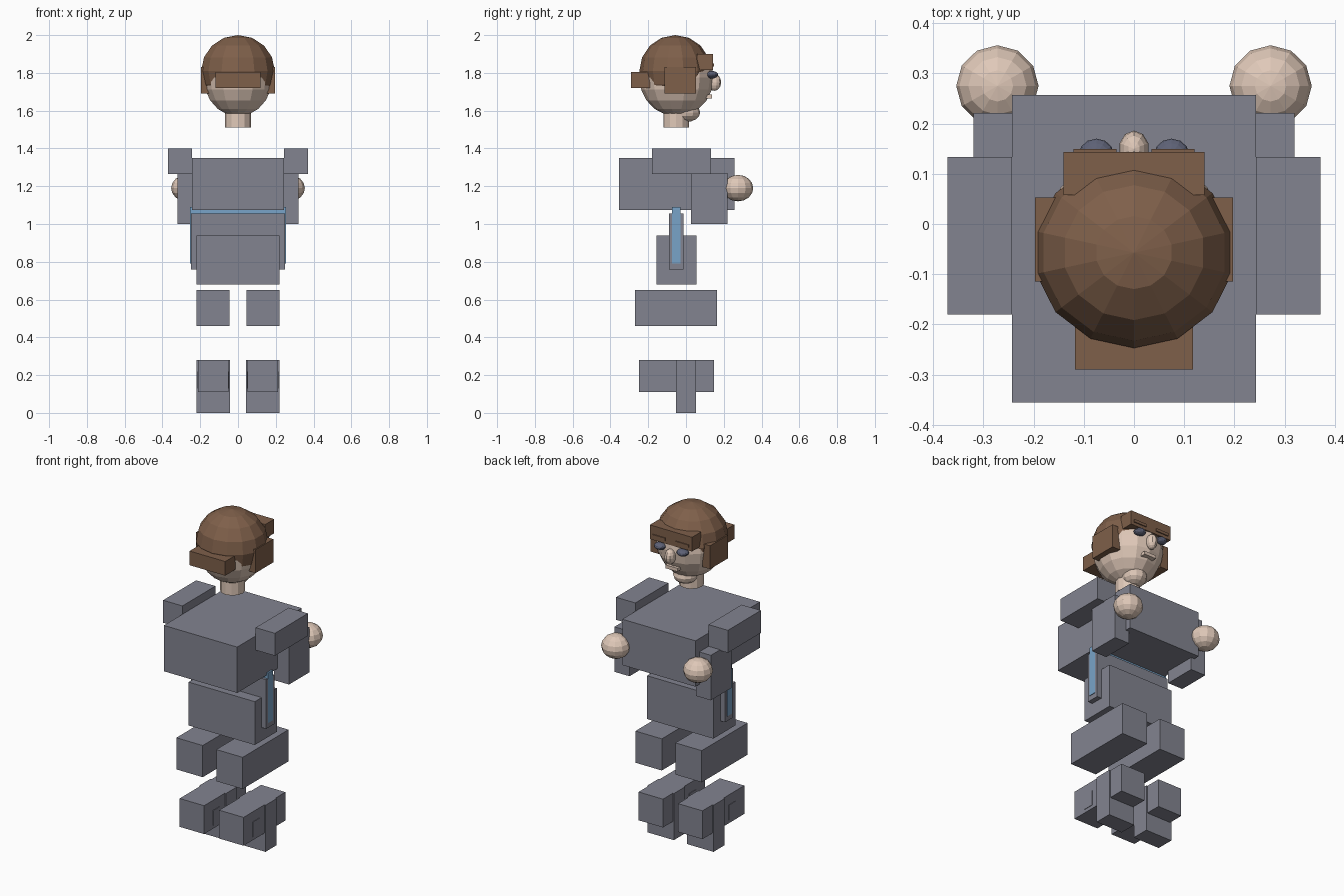
import bpy
import bmesh
from mathutils import Matrix, Vector

if "Cube" in bpy.data.objects:
    bpy.data.objects.remove(bpy.data.objects["Cube"], do_unlink=True)


def material(name, rgb):
    mat = bpy.data.materials.new(name)
    mat.use_nodes = True
    mat.diffuse_color = (*rgb, 1)
    mat.node_tree.nodes["Principled BSDF"].inputs["Base Color"].default_value = (*rgb, 1)
    return mat


GREY = material("slate grey", (0.225, 0.23, 0.28))
SKIN = material("pale skin", (0.74, 0.58, 0.48))
BROWN = material("hair brown", (0.21, 0.115, 0.068))
BLUE = material("sky blue", (0.19, 0.37, 0.58))
DARK = material("eye grey", (0.11, 0.12, 0.18))


def finish(name, bm, mat):
    mesh = bpy.data.meshes.new(name)
    bm.to_mesh(mesh)
    bm.free()
    mesh.materials.append(mat)
    obj = bpy.data.objects.new(name, mesh)
    bpy.context.collection.objects.link(obj)
    return obj


def box(name, mat, x, y, z):
    """Box from its (low, high) range on each axis."""
    lo, hi = Vector((x[0], y[0], z[0])), Vector((x[1], y[1], z[1]))
    bm = bmesh.new()
    bmesh.ops.create_cube(bm, size=1, matrix=Matrix.LocRotScale((lo + hi) / 2, None, hi - lo))
    return finish(name, bm, mat)


def ball(name, mat, centre, radii, segments=12, rings=8):
    """Faceted ellipsoid."""
    bm = bmesh.new()
    bmesh.ops.create_uvsphere(bm, u_segments=segments, v_segments=rings, radius=1,
                              matrix=Matrix.LocRotScale(Vector(centre), None, Vector(radii)))
    return finish(name, bm, mat)


def box_pair(name, mat, x, y, z):
    box("left_" + name, mat, x, y, z)
    box("right_" + name, mat, (-x[1], -x[0]), y, z)


def ball_pair(name, mat, centre, radii, **kw):
    for side, s in (("left_", 1), ("right_", -1)):
        ball(side + name, mat, (s * centre[0], centre[1], centre[2]), radii, **kw)


# Body
box("torso", GREY, (-0.243, 0.243), (-0.355, 0.257), (1.075, 1.35))
box("waist", GREY, (-0.25, 0.25), (-0.09, -0.013), (0.76, 1.055))
box("waist_band", BLUE, (-0.253, 0.253), (-0.075, -0.03), (0.79, 1.09))
box("hips", GREY, (-0.22, 0.22), (-0.155, 0.055), (0.68, 0.94))

# Arms
box_pair("upper_arm", GREY, (0.243, 0.371), (-0.18, 0.133), (1.265, 1.40))
box_pair("forearm", GREY, (0.22, 0.32), (0.027, 0.221), (1.00, 1.27))
ball_pair("hand", SKIN, (0.272, 0.275, 1.19), (0.082, 0.081, 0.07))

# Legs
box_pair("thigh", GREY, (0.045, 0.22), (-0.27, 0.165), (0.46, 0.65))
box_pair("shin", GREY, (0.05, 0.212), (-0.25, 0.147), (0.11, 0.28))
box_pair("shin_patch", GREY, (0.047, 0.215), (-0.165, -0.10), (0.13, 0.22))
box_pair("foot", GREY, (0.043, 0.22), (-0.053, 0.053), (0, 0.28))

# Neck and head
bm = bmesh.new()
bmesh.ops.create_cone(bm, cap_ends=True, segments=12, radius1=0.068, radius2=0.068, depth=0.12,
                      matrix=Matrix.Translation((0, -0.052, 1.57)))
finish("neck", bm, SKIN)
ball("head", SKIN, (0, -0.05, 1.775), (0.187, 0.197, 0.205), segments=14, rings=10)
ball("chin", SKIN, (0, 0.0, 1.59), (0.07, 0.075, 0.05))

# Face
ball("nose", SKIN, (0, 0.15, 1.75), (0.03, 0.036, 0.045), segments=10)
ball_pair("eye", DARK, (0.075, 0.138, 1.79), (0.035, 0.032, 0.02))
box("mouth", SKIN, (-0.04, 0.04), (0.09, 0.138), (1.665, 1.685))

# Hair
ball("hair_cap", BROWN, (0, -0.057, 1.81), (0.2, 0.19, 0.19), segments=14)
box("fringe", BROWN, (-0.14, 0.14), (0.058, 0.143), (1.815, 1.90))
box("back_hair", BROWN, (-0.118, 0.118), (-0.29, -0.19), (1.72, 1.805))
box_pair("side_hair", BROWN, (0.145, 0.197), (-0.115, 0.053), (1.69, 1.83))
box_pair("eyebrow", BROWN, (0.035, 0.12), (0.14, 0.149), (1.833, 1.85))
